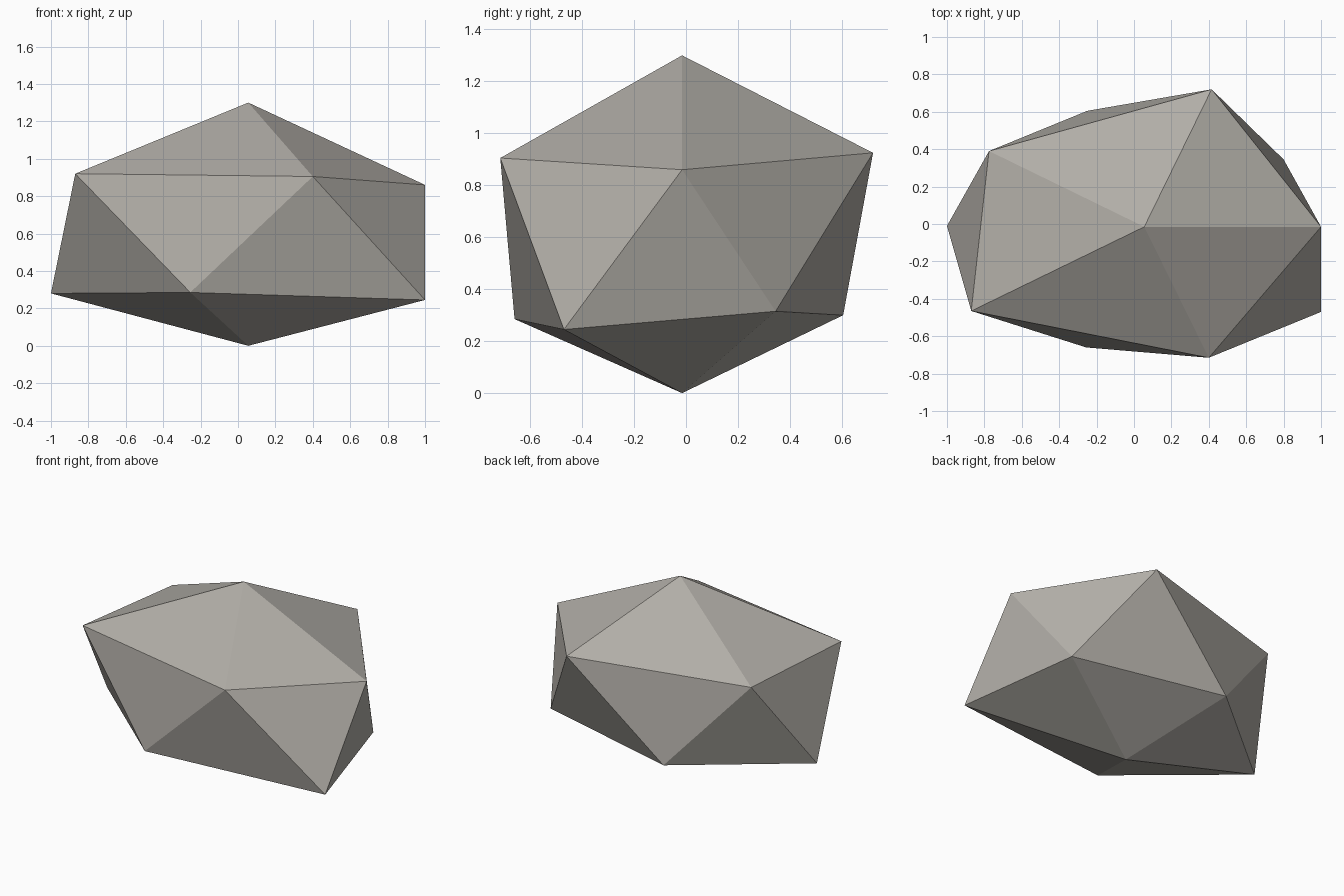
import bpy
import bmesh

# Remove the default cube only
default_cube = bpy.data.objects.get("Cube")
if default_cube:
    bpy.data.objects.remove(default_cube, do_unlink=True)


def make_material(name, colour):
    material = bpy.data.materials.new(name)
    material.use_nodes = True
    material.diffuse_color = colour
    shader = next(node for node in material.node_tree.nodes
                  if node.type == "BSDF_PRINCIPLED")
    shader.inputs["Base Color"].default_value = colour
    shader.inputs["Roughness"].default_value = 0.9
    return material


def build_rock(name, top, upper_ring, lower_ring, bottom, material):
    """Two staggered rings joined by a triangle band and closed by fans."""
    bm = bmesh.new()
    peak = bm.verts.new(top)
    base = bm.verts.new(bottom)
    upper = [bm.verts.new(point) for point in upper_ring]
    lower = [bm.verts.new(point) for point in lower_ring]

    count = len(upper)
    for i in range(count):
        j = (i + 1) % count
        bm.faces.new((peak, upper[i], upper[j]))
        bm.faces.new((upper[i], lower[i], upper[j]))
        bm.faces.new((lower[i], lower[j], upper[j]))
        bm.faces.new((base, lower[j], lower[i]))
    bmesh.ops.recalc_face_normals(bm, faces=bm.faces)

    mesh = bpy.data.meshes.new(name)
    bm.to_mesh(mesh)
    bm.free()
    mesh.materials.append(material)
    rock = bpy.data.objects.new(name, mesh)
    bpy.context.collection.objects.link(rock)
    return rock


# Boulder: uneven shoulder ring above, staggered foot ring below
shoulder = [(-0.87, -0.465, 0.92), (0.40, -0.715, 0.905), (1.0, -0.015, 0.86),
            (0.415, 0.72, 0.925), (-0.775, 0.39, 0.90)]
foot = [(-0.255, -0.66, 0.285), (1.0, -0.47, 0.245), (0.80, 0.345, 0.315),
        (-0.25, 0.605, 0.30), (-1.0, -0.01, 0.28)]

stone = make_material("warm_grey_stone", (0.44, 0.42, 0.385, 1.0))
build_rock("boulder", (0.055, -0.015, 1.30), shoulder, foot,
           (0.055, -0.015, 0.0), stone)
